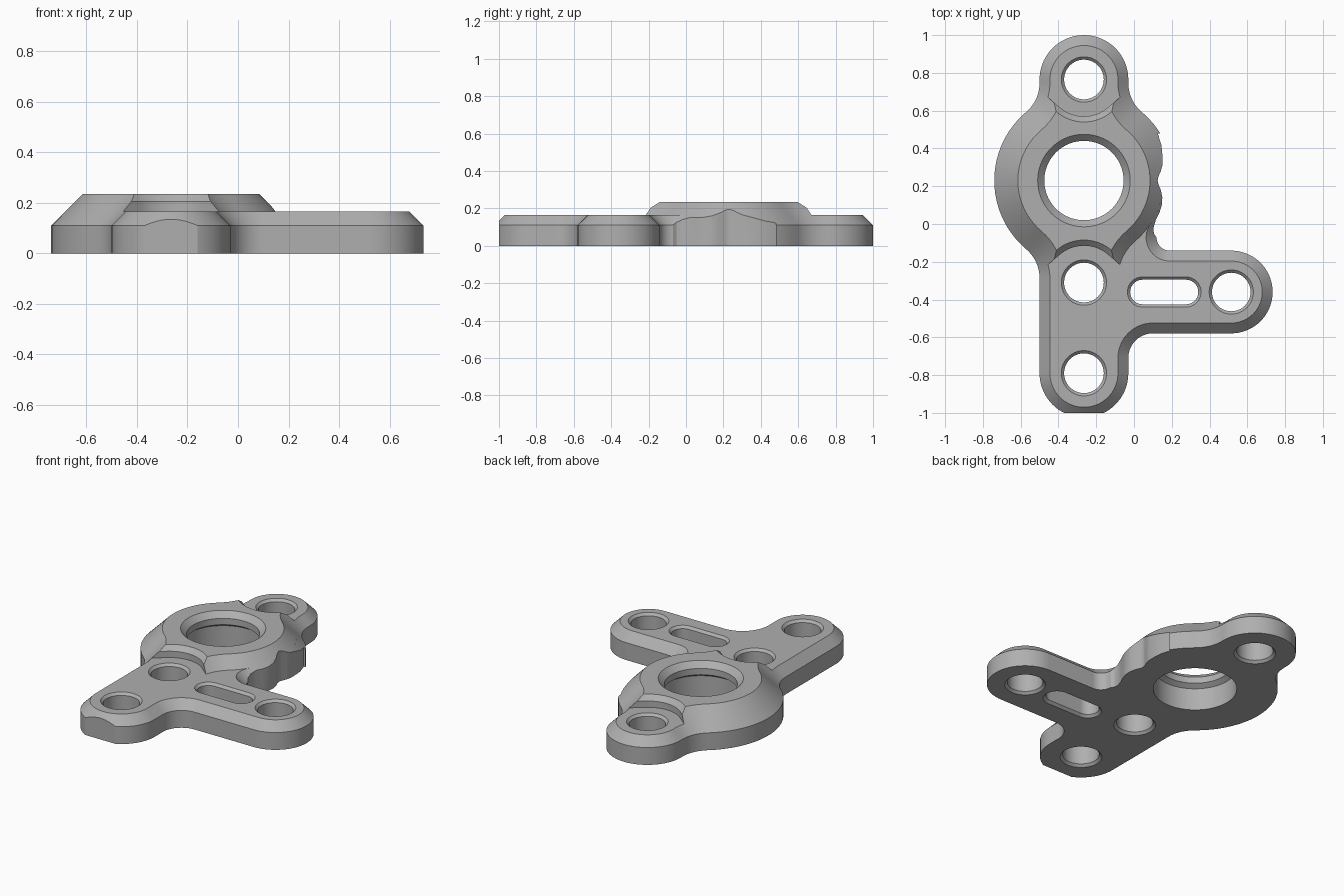
import bpy
import bmesh
from math import radians, degrees, cos, sin, sqrt, atan2

cube = bpy.data.objects.get("Cube")
if cube:
    bpy.data.objects.remove(cube, do_unlink=True)

# One grey metal for everything
metal = bpy.data.materials.new("grey metal")
metal.use_nodes = True
metal.diffuse_color = (0.43, 0.43, 0.43, 1)
for node in metal.node_tree.nodes:
    if node.type == 'BSDF_PRINCIPLED':
        node.inputs["Base Color"].default_value = metal.diffuse_color
        node.inputs["Roughness"].default_value = 0.5


def outline(arcs, inset):
    """Points of a closed outline made of arcs joined by lines, moved inward.
    Rising angles are convex arcs, falling angles are concave fillets."""
    pts = []
    for cx, cy, r, a0, a1 in arcs:
        span = a1 - a0
        r -= inset if span > 0 else -inset
        n = max(3, int(abs(span) / 5))
        last = n if abs(span) >= 360 else n + 1
        for i in range(last):
            a = radians(a0 + span * i / n)
            pts.append((cx + r * cos(a), cy + r * sin(a)))
    return pts


def solid(name, loops):
    """Closed solid skinned through equal loops given as (height, points)."""
    bm = bmesh.new()
    rings = [[bm.verts.new((x, y, z)) for x, y in pts] for z, pts in loops]
    n = len(rings[0])
    for low, high in zip(rings, rings[1:]):
        for i in range(n):
            j = (i + 1) % n
            bm.faces.new((low[i], low[j], high[j], high[i]))
    bm.faces.new(rings[0][::-1])
    bm.faces.new(rings[-1])
    bmesh.ops.recalc_face_normals(bm, faces=bm.faces)
    mesh = bpy.data.meshes.new(name)
    bm.to_mesh(mesh)
    bm.free()
    mesh.materials.append(metal)
    obj = bpy.data.objects.new(name, mesh)
    bpy.context.collection.objects.link(obj)
    return obj


def loft(name, arcs, levels):
    return solid(name, [(z, outline(arcs, d)) for z, d in levels])


def cut(obj, cutters):
    bpy.context.view_layer.objects.active = obj
    for cutter in cutters:
        cutter.hide_render = True
        mod = obj.modifiers.new("cut", 'BOOLEAN')
        mod.operation = 'DIFFERENCE'
        mod.solver = 'EXACT'
        mod.object = cutter
        bpy.ops.object.modifier_apply(modifier=mod.name)


# Main dimensions
AX, CY = -0.265, 0.23            # ring centre
RING, LOBE, NECK = 0.475, 0.235, 0.2
ARM_X, ARM_Y, ARM_R = 0.515, -0.36, 0.219
TOP_Y, MID_Y, LOW_Y = 0.765, -0.31, -0.79
PLATE, BOSS, WALL = 0.165, 0.235, 0.11

# Fillets between the ring and the lobes
nx = LOBE + NECK
ny = sqrt((RING + NECK) ** 2 - nx ** 2)
t = degrees(atan2(ny, nx))

# Fillet between the ring and the side arm
fr = 0.07
fy = ARM_Y + ARM_R + fr
fx = AX + sqrt((RING + fr) ** 2 - (fy - CY) ** 2)
u = degrees(atan2(CY - fy, fx - AX))

upper_and_left = [
    (AX + nx, CY + ny, NECK, 180 + t, 180),
    (AX, TOP_Y, LOBE, 0, 180),
    (AX - nx, CY + ny, NECK, 0, -t),
    (AX, CY, RING, 180 - t, 180 + t),
    (AX - nx, CY - ny, NECK, t, 0),
]
plate_arcs = [
    (AX, LOW_Y, LOBE, 180, 360),
    (AX + LOBE + 0.13, ARM_Y - ARM_R - 0.13, 0.13, 180, 90),
    (ARM_X, ARM_Y, ARM_R, -90, 90),
    (fx, fy, fr, 270, 180 - u),
    (AX, CY, RING, -u, t),
] + upper_and_left
boss_arcs = [
    (AX, -0.4, LOBE, 180, 360),
    (AX + nx, CY - ny, NECK, 180, 180 - t),
    (AX, CY, RING, -t, t),
] + upper_and_left

base_plate = loft("base_plate", plate_arcs, [(0, 0), (WALL, 0), (PLATE, PLATE - WALL)])
raised_boss = loft("raised_boss", boss_arcs, [(PLATE, PLATE - WALL), (BOSS, BOSS - WALL)])

# Large stepped bore through the ring
bore = loft("bore_cutter", [(AX, CY, 0.21, 0, 360)],
            [(-0.05, -0.03), (0.14, -0.03), (0.16, 0), (0.2, 0), (0.26, -0.06)])

# Scalloped wall on the side of the ring
scallop = [(0.5, -0.07), (0.5, 0.48), (0.125, 0.48), (0.145, 0.42), (0.15, 0.37),
           (0.15, 0.31), (0.142, 0.28), (0.129, 0.25), (0.125, 0.23), (0.129, 0.21),
           (0.142, 0.18), (0.15, 0.14), (0.147, 0.1), (0.135, 0.06), (0.115, 0.02),
           (0.103, -0.02), (0.105, -0.05), (0.118, -0.07)]
side_wall = solid("side_wall_cutter", [(-0.1, scallop), (0.4, scallop)])

# Bolt holes and slot, bevelled on both faces
bevelled = [(-0.02, -0.035), (0.015, 0), (PLATE - 0.015, 0), (PLATE + 0.02, -0.035)]
plate_cutters = [bore, side_wall]
for x, y, r in ((AX, TOP_Y, 0.105), (AX, MID_Y, 0.105), (AX, LOW_Y, 0.105), (ARM_X, ARM_Y, 0.102)):
    plate_cutters.append(loft("hole_cutter", [(x, y, r, 0, 360)], bevelled))
plate_cutters.append(loft("slot_cutter", [(0.275, ARM_Y, 0.065, -90, 90),
                                          (0.045, ARM_Y, 0.065, 90, 270)], bevelled))

# Flat on the end of the lower lobe
flat = [(-0.6, -1.2), (0.1, -1.2), (0.1, -1), (-0.6, -1)]
plate_cutters.append(solid("flat_cutter", [(-0.1, flat), (0.4, flat)]))


def relief(cy, side):
    """Bolt head clearance that ends the boss beside a hole."""
    turn = 0 if side > 0 else 180
    a = radians(-50)
    dx = 0.145 * cos(a) - 0.7 * sin(a)
    dy = 0.145 * sin(a) + 0.7 * cos(a)
    arcs = [(AX, cy, 0.195, 230 + turn, 310 + turn),
            (AX + side * dx, cy + side * dy, 0.05, -50 + turn, 90 + turn),
            (AX - side * dx, cy + side * dy, 0.05, 90 + turn, 230 + turn)]
    return loft("relief_cutter", arcs, [(0.1, 0), (0.205, 0), (0.255, -0.05)])


boss_cutters = [bore, side_wall, relief(TOP_Y, 1), relief(MID_Y, -1)]
cut(base_plate, plate_cutters)
cut(raised_boss, boss_cutters)
for cutter in set(plate_cutters + boss_cutters):
    bpy.data.objects.remove(cutter, do_unlink=True)

# Smooth curved walls, crisp edges
for obj in bpy.context.view_layer.objects:
    obj.select_set(obj in (base_plate, raised_boss))
bpy.context.view_layer.objects.active = base_plate
bpy.ops.object.shade_smooth_by_angle(angle=radians(25))
